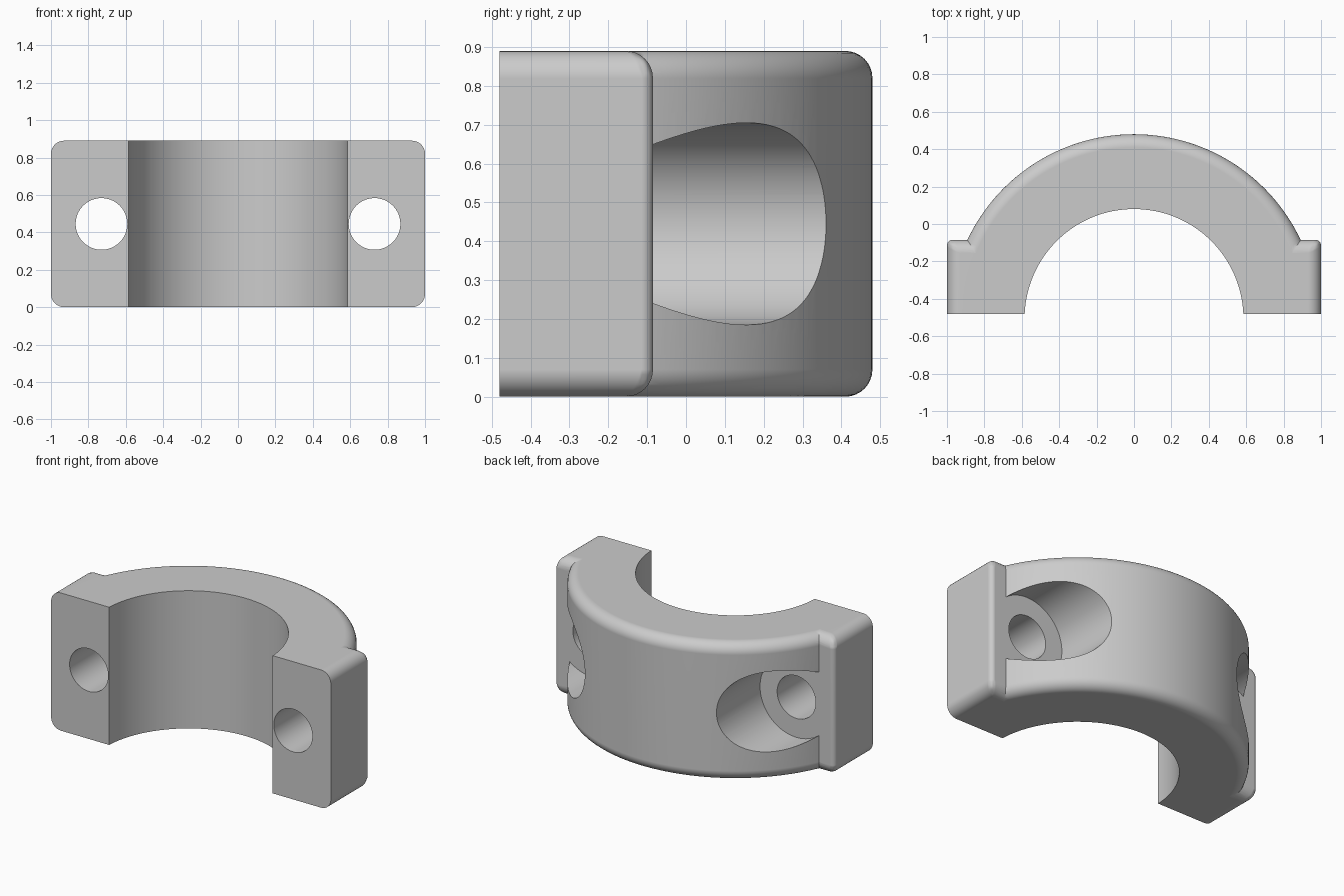
import bpy
import bmesh
import math
from mathutils import Matrix, Vector

default = bpy.data.objects.get("Cube")
if default:
    bpy.data.objects.remove(default, do_unlink=True)

HEIGHT = 0.89
MID = HEIGHT / 2
AXIS_Y = -0.505          # centre of the bore, just in front of the split face
FRONT, LUG_BACK = -0.48, -0.085
OUTER_R, INNER_R = 0.985, 0.585
FILLET, SMALL_FILLET = 0.07, 0.03
BOLT_X = 0.73

grey = bpy.data.materials.new("plain grey")
grey.use_nodes = True
grey.diffuse_color = (0.6, 0.6, 0.6, 1)
shader = next(n for n in grey.node_tree.nodes if n.type == "BSDF_PRINCIPLED")
shader.inputs["Base Color"].default_value = grey.diffuse_color


def to_object(name, bm):
    bmesh.ops.recalc_face_normals(bm, faces=bm.faces)
    mesh = bpy.data.meshes.new(name)
    bm.to_mesh(mesh)
    bm.free()
    mesh.materials.append(grey)
    obj = bpy.data.objects.new(name, mesh)
    bpy.context.collection.objects.link(obj)
    return obj


def cylinder(name, radius, length, centre, along_y=False, fillet=0, segments=128):
    bm = bmesh.new()
    bmesh.ops.create_cone(bm, cap_ends=True, segments=segments,
                          radius1=radius, radius2=radius, depth=length)
    if fillet:
        rims = [e for e in bm.edges if abs(e.verts[0].co.z - e.verts[1].co.z) < 1e-5]
        bmesh.ops.bevel(bm, geom=rims, offset=fillet, segments=8,
                        profile=0.5, affect="EDGES")
    turn = Matrix.Rotation(math.pi / 2, 4, "X") if along_y else Matrix()
    bm.transform(Matrix.Translation(centre) @ turn)
    return to_object(name, bm)


def box(name, low, high):
    low, high = Vector(low), Vector(high)
    bm = bmesh.new()
    bmesh.ops.create_cube(bm, size=1)
    bm.transform(Matrix.Translation((low + high) / 2) @ Matrix.Diagonal((high - low).to_4d()))
    return to_object(name, bm)


def apply(obj, modifier):
    bpy.context.view_layer.objects.active = obj
    bpy.ops.object.modifier_apply(modifier=modifier.name)


def combine(target, tool, operation):
    mod = target.modifiers.new("combine", "BOOLEAN")
    mod.operation, mod.solver, mod.object = operation, "EXACT", tool
    apply(target, mod)
    bpy.data.objects.remove(tool, do_unlink=True)


def rounded_lug(side):
    """Bolt lug with broad top/bottom fillets and a finer outer back edge."""
    inner, outer = side * 0.3, side * 1.0
    lug = box("lug", (min(inner, outer), FRONT - 0.15, 0),
              (max(inner, outer), LUG_BACK, HEIGHT))
    bm = bmesh.new()
    bm.from_mesh(lug.data)
    weight = bm.edges.layers.float.new("bevel_weight_edge")
    for e in bm.edges:
        a, b = (v.co for v in e.verts)
        mid, span = (a + b) / 2, a - b
        at_back = mid.y > LUG_BACK - 0.01
        at_outer = mid.x * side > 0.99
        if abs(span.z) > 0.1:
            e[weight] = SMALL_FILLET / FILLET if at_back and at_outer else 0
        elif at_outer or at_back:
            e[weight] = 1
    bm.to_mesh(lug.data)
    bm.free()
    mod = lug.modifiers.new("fillet", "BEVEL")
    mod.limit_method, mod.width, mod.segments = "WEIGHT", FILLET, 8
    apply(lug, mod)
    return lug


# Arched body with rounded outer rims
clamp = cylinder("clamp_half", OUTER_R, HEIGHT, (0, AXIS_Y, MID),
                 fillet=FILLET, segments=160)

# Bolt head pockets, whose floors are then closed by the lugs
for side in (-1, 1):
    pocket = cylinder("pocket_cutter", 0.26, 1.2, (side * BOLT_X, 0.4, MID), True)
    combine(clamp, pocket, "DIFFERENCE")
for side in (-1, 1):
    combine(clamp, rounded_lug(side), "UNION")

# Central bore, split face and bolt holes
combine(clamp, cylinder("bore_cutter", INNER_R, 2, (0, AXIS_Y, MID)), "DIFFERENCE")
combine(clamp, box("split_cutter", (-2, -2, -1), (2, FRONT, 2)), "DIFFERENCE")
for side in (-1, 1):
    hole = cylinder("hole_cutter", 0.138, 1.5, (side * BOLT_X, -0.5, MID), True, segments=64)
    combine(clamp, hole, "DIFFERENCE")

# Smooth curves, crisp machined edges
bpy.ops.object.select_all(action="DESELECT")
clamp.select_set(True)
bpy.context.view_layer.objects.active = clamp
bpy.ops.object.shade_smooth_by_angle(angle=math.radians(30))
normals = clamp.modifiers.new("even_shading", "WEIGHTED_NORMAL")
normals.keep_sharp = True
